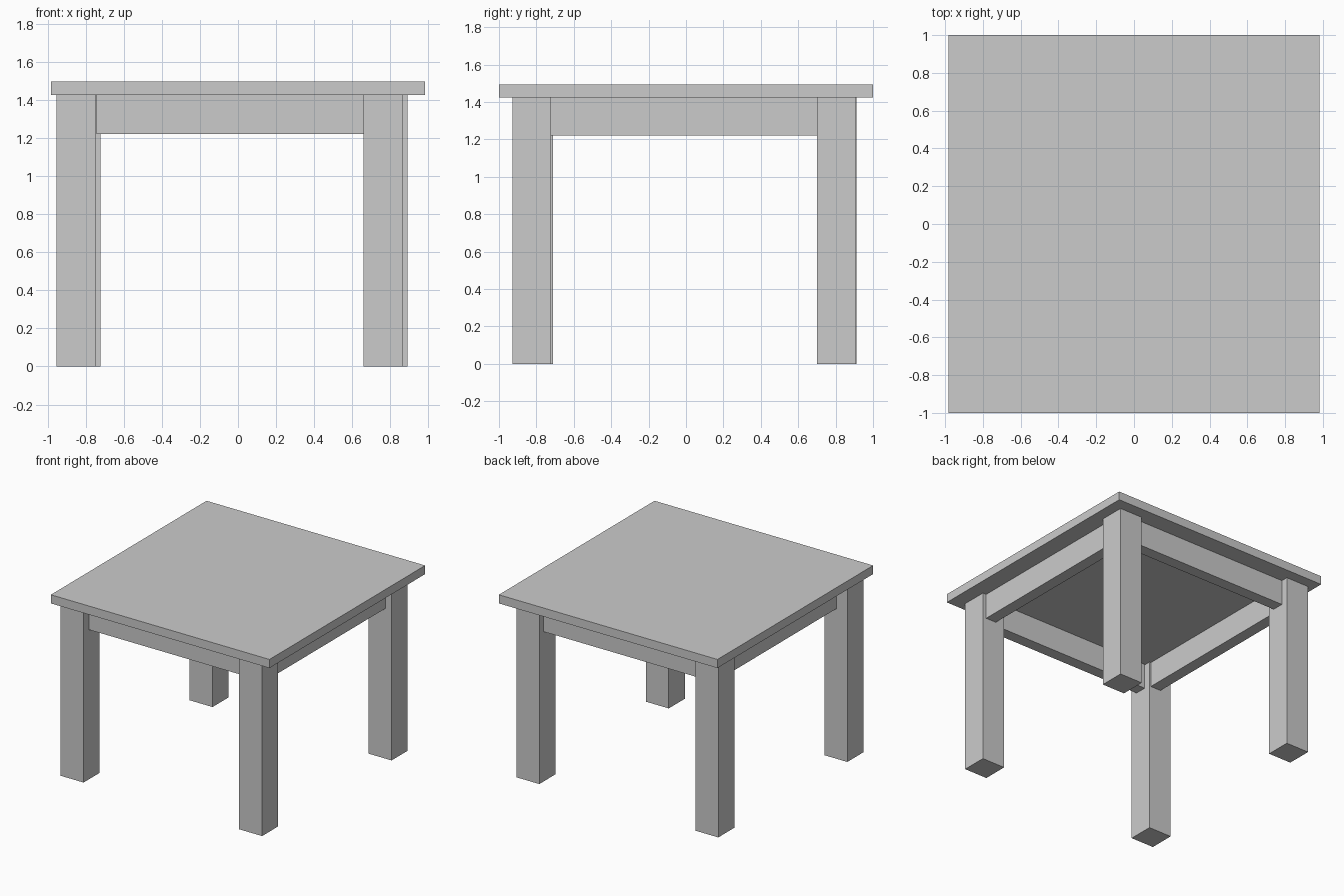
import bpy

cube = bpy.data.objects.get("Cube")
if cube:
    bpy.data.objects.remove(cube, do_unlink=True)

GREY = (0.6, 0.6, 0.6, 1.0)
grey = bpy.data.materials.new("plain grey")
grey.use_nodes = True
grey.diffuse_color = GREY
grey.node_tree.nodes["Principled BSDF"].inputs["Base Color"].default_value = GREY


def box(name, low, high):
    """Add a flat-faced box between two opposite corners."""
    bpy.ops.mesh.primitive_cube_add(
        size=1, location=[(a + b) / 2 for a, b in zip(low, high)])
    obj = bpy.context.object
    obj.name = name
    obj.scale = [b - a for a, b in zip(low, high)]
    bpy.ops.object.transform_apply(location=False, rotation=False, scale=True)
    obj.data.materials.append(grey)
    return obj


TOP, UNDER, APRON_LOW = 1.495, 1.425, 1.22
LEG = 0.206

# Table top
box("table_top", (-0.983, -1, UNDER), (0.983, 1, TOP))

# Legs, set slightly out of square: lowest x and y corner of each
legs = {
    "front_right_leg": (-0.953, -0.917),
    "front_left_leg": (0.66, -0.927),
    "back_right_leg": (-0.929, 0.706),
    "back_left_leg": (0.685, 0.70),
}
for name, (x, y) in legs.items():
    box(name, (x, y, 0), (x + LEG, y + LEG, UNDER))

# Aprons between the legs, recessed from the outer leg faces
for name, y, start, end in (("front_apron", -0.855, -0.742, 0.67),
                            ("back_apron", 0.76, -0.73, 0.69)):
    box(name, (start, y, APRON_LOW), (end, y + 0.095, UNDER))
for name, x in (("right_apron", -0.855), ("left_apron", 0.74)):
    box(name, (x, -0.722, APRON_LOW), (x + 0.095, 0.706, UNDER))
